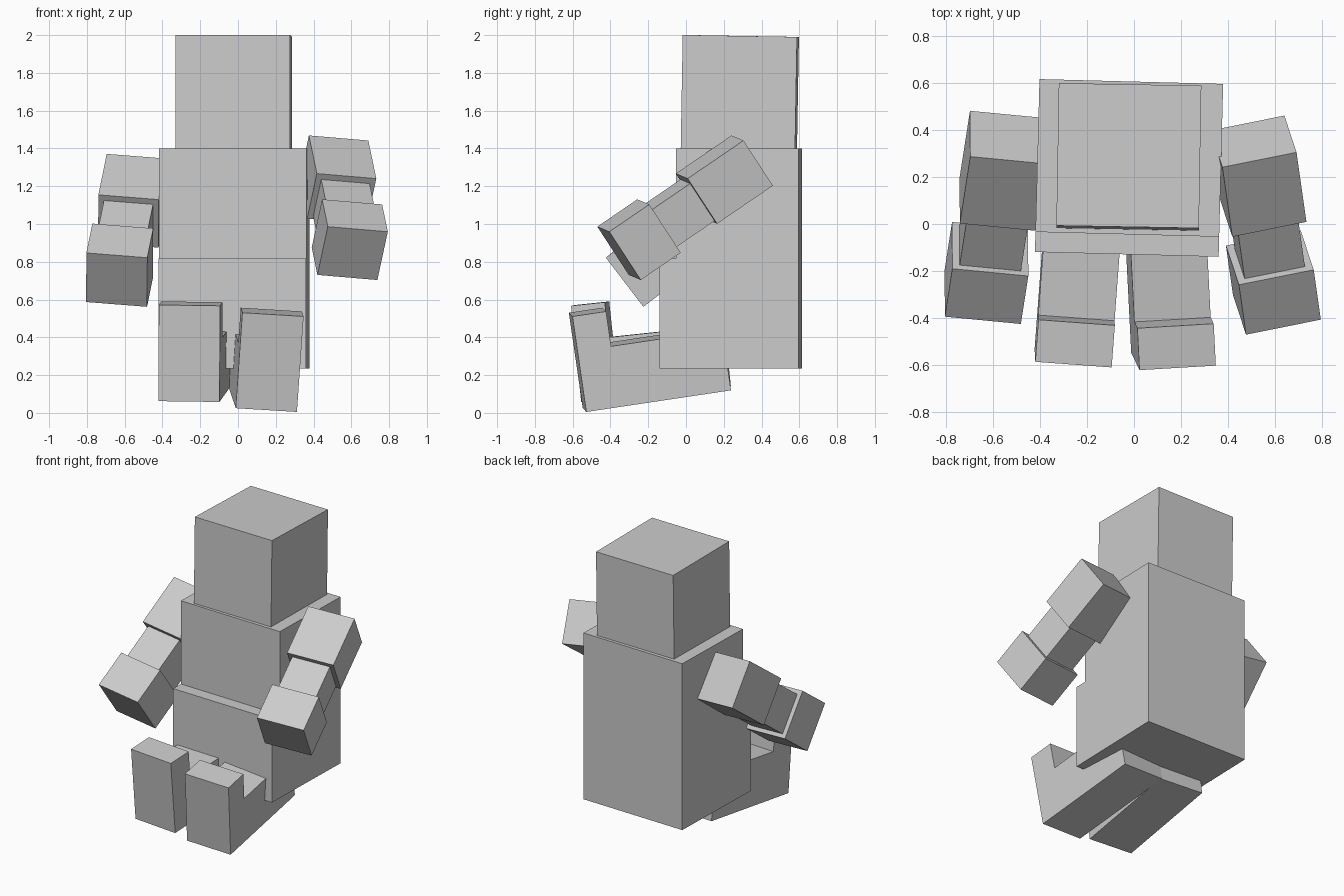
import bpy
import bmesh
from math import radians
from mathutils import Euler, Matrix, Vector

if "Cube" in bpy.data.objects:
    bpy.data.objects.remove(bpy.data.objects["Cube"], do_unlink=True)

grey = bpy.data.materials.new("plain grey")
grey.use_nodes = True
grey.diffuse_color = (0.6, 0.6, 0.6, 1)
grey.node_tree.nodes["Principled BSDF"].inputs["Base Color"].default_value = (0.6, 0.6, 0.6, 1)


def prism(name, profile, width, matrix):
    """Extrude a (y, z) side profile to a width centred on x."""
    bm = bmesh.new()
    face = bm.faces.new([bm.verts.new((-width / 2, y, z)) for y, z in profile])
    made = bmesh.ops.extrude_face_region(bm, geom=[face])["geom"]
    verts = [v for v in made if isinstance(v, bmesh.types.BMVert)]
    bmesh.ops.translate(bm, verts=verts, vec=(width, 0, 0))
    bmesh.ops.recalc_face_normals(bm, faces=bm.faces[:])
    mesh = bpy.data.meshes.new(name)
    bm.to_mesh(mesh)
    bm.free()
    mesh.materials.append(grey)
    obj = bpy.data.objects.new(name, mesh)
    obj.matrix_world = matrix
    bpy.context.collection.objects.link(obj)
    return obj


def rect(depth, height):
    y, z = depth / 2, height / 2
    return [(-y, -z), (y, -z), (y, z), (-y, z)]


def place(location, rx=0, ry=0, rz=0):
    turn = Euler((radians(rx), radians(ry), radians(rz)))
    return Matrix.Translation(location) @ turn.to_matrix().to_4x4()


# Body with a protruding belly step, and the head
body_profile = [(-0.367, 0.235), (0.367, 0.235), (0.367, 1.4),
                (-0.282, 1.4), (-0.282, 0.817), (-0.367, 0.817)]
prism("body", body_profile, 0.78, place((-0.021, 0.238, 0), rz=-1.5))
prism("head", rect(0.605, 0.605), 0.605, place((-0.022, 0.285, 1.693), rx=-1, rz=-1))

# Seated legs with upturned feet, origin at the heel's front edge
leg_profile = [(0, 0), (0.775, 0), (0.775, 0.325), (0.18, 0.325), (0.18, 0.512), (0, 0.512)]
prism("left_leg", leg_profile, 0.325, place((0.15, -0.537, 0.015), 8.5, 3.5, 3.4))
prism("right_leg", leg_profile, 0.325, place((-0.26, -0.543, 0.06), 6, 0.8, -4.2))


def arm(side, shoulder, across, along, upper_thick, hand_thick):
    """Sleeve, thinner forearm and hand in a row along one direction."""
    a = Vector(along).normalized()
    w = Vector(across)
    w = (w - a * w.dot(a)).normalized()
    t = w.cross(a)
    frame = Matrix((w, a, t)).transposed().to_4x4()
    base = Matrix.Translation(shoulder) @ frame
    parts = (("upper_arm", 0.0, 0.0, 0.322, 0.36, upper_thick),
             ("forearm", 0.3, 0.01, 0.262, 0.26, upper_thick - 0.05),
             ("hand", 0.556, 0.008, 0.325, 0.258, hand_thick))
    for name, reach, drop, width, length, thick in parts:
        prism(side + "_" + name, rect(length, thick), width,
              base @ Matrix.Translation((0, reach, drop)))


arm("left", (0.528, 0.203, 1.235), (0.975, 0.2, -0.08), (0.117, -0.82, -0.56), 0.29, 0.31)
arm("right", (-0.558, 0.226, 1.123), (0.993, -0.084, -0.069), (-0.069, -0.443, -0.338), 0.32, 0.327)
